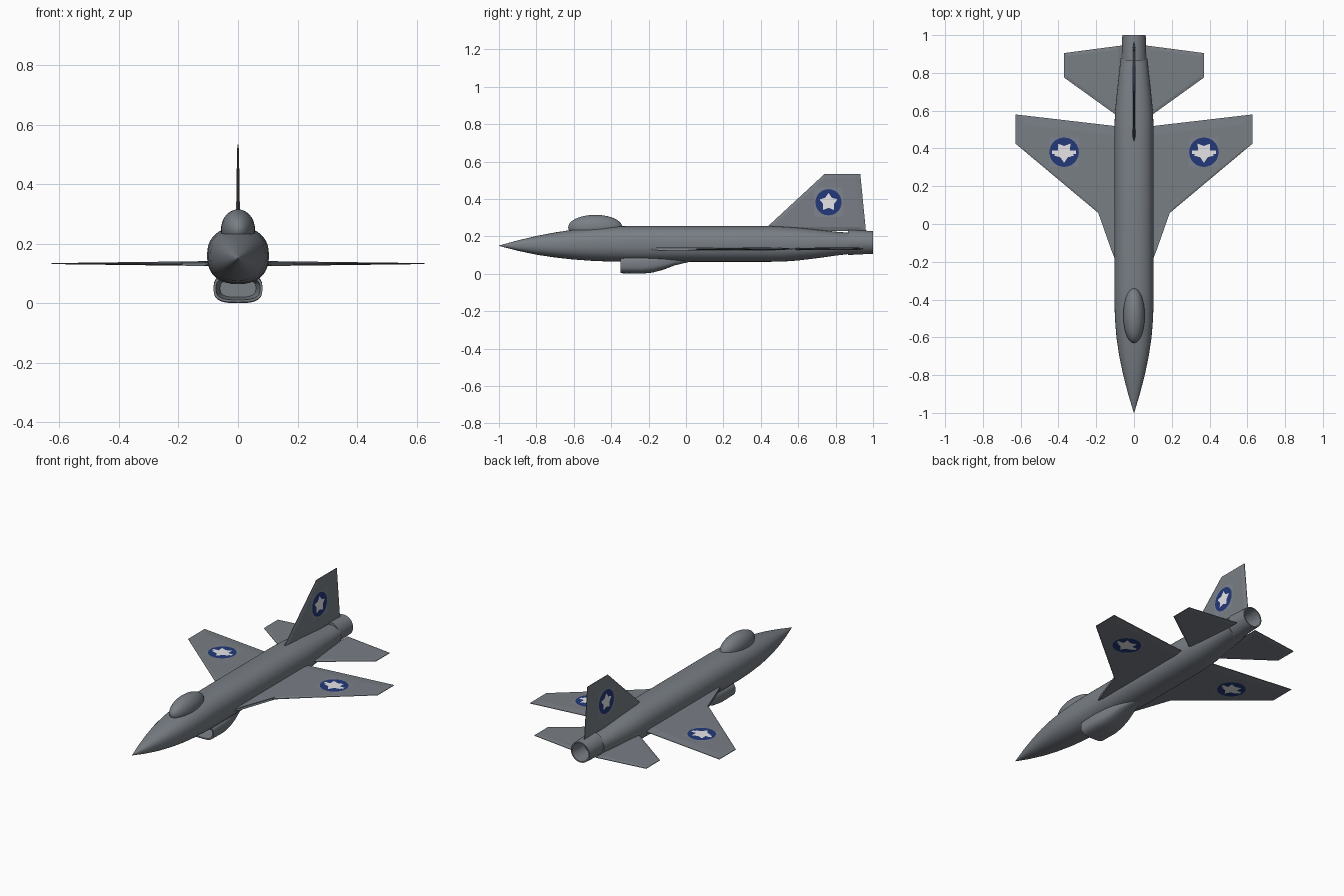
import bpy, bmesh, math

old = bpy.data.objects.get("Cube")
if old:
    bpy.data.objects.remove(old, do_unlink=True)


def material(name, rgb):
    m = bpy.data.materials.new(name)
    m.use_nodes = True
    m.diffuse_color = (*rgb, 1)
    m.node_tree.nodes["Principled BSDF"].inputs["Base Color"].default_value = (*rgb, 1)
    return m


GREY = material("airframe grey", (0.19, 0.21, 0.235))
PATCH = material("patch grey", (0.205, 0.225, 0.27))
BLUE = material("roundel blue", (0.016, 0.04, 0.19))
WHITE = material("star white", (0.85, 0.85, 0.87))


def finish(bm, name, mat, smooth=True, mirror=False, fix=True):
    if fix:
        bmesh.ops.recalc_face_normals(bm, faces=bm.faces)
    mesh = bpy.data.meshes.new(name)
    bm.to_mesh(mesh)
    bm.free()
    mesh.materials.append(mat)
    ob = bpy.data.objects.new(name, mesh)
    bpy.context.collection.objects.link(ob)
    if mirror:
        ob.modifiers.new("mirror", "MIRROR").use_mirror_merge = False
    if smooth:
        bpy.ops.object.select_all(action="DESELECT")
        ob.select_set(True)
        bpy.context.view_layer.objects.active = ob
        bpy.ops.object.shade_smooth_by_angle(angle=math.radians(35))
    return ob


def loft(name, sections, power, sides=40):
    """Skin superellipse sections given as (y, half width, top, bottom)."""
    bm = bmesh.new()
    rings = []
    for y, w, top, bottom in sections:
        ring = []
        for i in range(sides):
            a = math.tau * i / sides
            c, s = math.cos(a), math.sin(a)
            x = math.copysign(abs(c) ** (2 / power), c) * w
            z = math.copysign(abs(s) ** (2 / power), s) * (top - bottom) / 2
            ring.append(bm.verts.new((x, y, z + (top + bottom) / 2)))
        rings.append(ring)
    for a, b in zip(rings, rings[1:]):
        for i in range(sides):
            j = (i + 1) % sides
            bm.faces.new((a[i], a[j], b[j], b[i]))
    bm.faces.new(rings[0])
    bm.faces.new(rings[-1])
    return finish(bm, name, GREY)


def panel(name, outline, height, place, mirror=False, shrink=0.86, edge=0.0015):
    """Thin flying surface: narrow edge ring, flat raised faces on both sides."""
    bm = bmesh.new()
    n = len(outline)
    cu = sum(p[0] for p in outline) / n
    cv = sum(p[1] for p in outline) / n
    inner = [(cu + (u - cu) * shrink, cv + (v - cv) * shrink) for u, v in outline]
    rims = []
    for s in (1, -1):
        rim = [bm.verts.new(place(u, v, s * edge)) for u, v in outline]
        top = [bm.verts.new(place(u, v, s * height(u, v))) for u, v in inner]
        for i in range(n):
            j = (i + 1) % n
            bm.faces.new((rim[i], rim[j], top[j], top[i]))
        bm.faces.new(top)
        rims.append(rim)
    for i in range(n):
        j = (i + 1) % n
        bm.faces.new((rims[0][i], rims[0][j], rims[1][j], rims[1][i]))
    return finish(bm, name, GREY, smooth=False, mirror=mirror)


def decal(name, shapes, centre, layer, mat, height, place, mirror=False):
    """Paint sheets lying just above both faces of a panel."""
    bm = bmesh.new()
    for s in (1, -1):
        for shape in shapes:
            pts = [(centre[0] + u, centre[1] + v) for u, v in shape]
            vs = [bm.verts.new(place(u, v, s * (height(u, v) + layer * 0.0007)))
                  for u, v in pts]
            f = bm.faces.new(vs)
            f.normal_update()
            middle = place(*centre, 0)
            outward = place(*centre, s)
            if sum(f.normal[k] * (outward[k] - middle[k]) for k in range(3)) < 0:
                f.normal_flip()
    finish(bm, name, mat, smooth=False, mirror=mirror, fix=False)


def ngon(n, radii, start):
    return [(radii[i % len(radii)] * math.cos(start + math.tau * i / n),
             radii[i % len(radii)] * math.sin(start + math.tau * i / n)) for i in range(n)]


def box(u0, u1, v):
    return [(u0, -v), (u1, -v), (u1, v), (u0, v)]


def insignia(prefix, centre, radius, point_angle, height, place, mirror, bars):
    star = ngon(10, (radius * 0.72, radius * 0.43), point_angle)
    marks = [star]
    if bars:
        marks += [box(s * radius * 0.6 - 0.017, s * radius * 0.6 + 0.017, 0.009)
                  for s in (1, -1)]
    for part, shapes, layer, mat in (("patch", [box(-0.078, 0.078, 0.078)], 1, PATCH),
                                     ("disc", [ngon(24, (radius,), 0)], 2, BLUE),
                                     ("star", marks, 3, WHITE)):
        decal(f"{prefix}_{part}", shapes, centre, layer, mat, height, place, mirror)


# Fuselage with pointed nose and tapered tail
loft("fuselage", [
    (-1, 0.001, 0.151, 0.149), (-0.9, 0.031, 0.178, 0.123), (-0.8, 0.057, 0.202, 0.102),
    (-0.7, 0.078, 0.221, 0.087), (-0.6, 0.093, 0.236, 0.076), (-0.5, 0.101, 0.246, 0.069),
    (-0.4, 0.104, 0.253, 0.065), (-0.3, 0.104, 0.255, 0.064), (0.45, 0.104, 0.255, 0.064),
    (0.53, 0.103, 0.251, 0.066), (0.6, 0.1, 0.246, 0.071), (0.7, 0.09, 0.236, 0.083),
    (0.8, 0.079, 0.225, 0.097), (0.875, 0.071, 0.219, 0.106)], 2.35)

# Open exhaust nozzle
loft("exhaust_nozzle", [
    (0.865, 0.066, 0.236, 0.1), (1, 0.062, 0.228, 0.107), (1, 0.055, 0.221, 0.114),
    (0.89, 0.05, 0.217, 0.118)], 2)

# Chin intake with open mouth
loft("chin_intake", [
    (-0.26, 0.06, 0.08, 0.02), (-0.35, 0.074, 0.088, 0.011), (-0.35, 0.082, 0.095, 0.003),
    (-0.24, 0.082, 0.1, 0), (-0.18, 0.076, 0.1, 0.006), (-0.12, 0.066, 0.1, 0.022),
    (-0.06, 0.052, 0.1, 0.045), (0, 0.034, 0.1, 0.059), (0.05, 0.015, 0.1, 0.07)], 3)

# Canopy
bm = bmesh.new()
bmesh.ops.create_uvsphere(bm, u_segments=32, v_segments=20, radius=1)
bmesh.ops.scale(bm, vec=(0.057, 0.145, 0.067), verts=bm.verts)
bmesh.ops.translate(bm, vec=(0, -0.485, 0.248), verts=bm.verts)
finish(bm, "canopy", GREY)


# Main wings and markings
def flat(u, v, h):
    return (u, v, 0.133 + h)


def wing_height(u, v):
    return 0.0095 - 0.0125 * u


panel("wing", [(0, -0.2), (0.095, -0.2), (0.185, 0.055), (0.627, 0.425),
               (0.627, 0.58), (0, 0.507)], wing_height, flat, mirror=True)
insignia("wing_mark", (0.37, 0.38), 0.078, -math.pi / 2, wing_height, flat, True, True)

# Tailplanes
panel("tailplane", [(0.064, 0.555), (0.37, 0.775), (0.37, 0.905), (0.064, 0.945)],
      lambda u, v: 0.007 - 0.011 * u, flat, mirror=True)


# Fin and markings
def upright(u, v, h):
    return (h, u, v)


def fin_height(u, v):
    return 0.011 - 0.015 * v


panel("fin", [(0.41, 0.228), (0.74, 0.533), (0.932, 0.533), (0.962, 0.228)],
      fin_height, upright)
insignia("fin_mark", (0.762, 0.382), 0.07, math.pi / 2, fin_height, upright, False, False)
